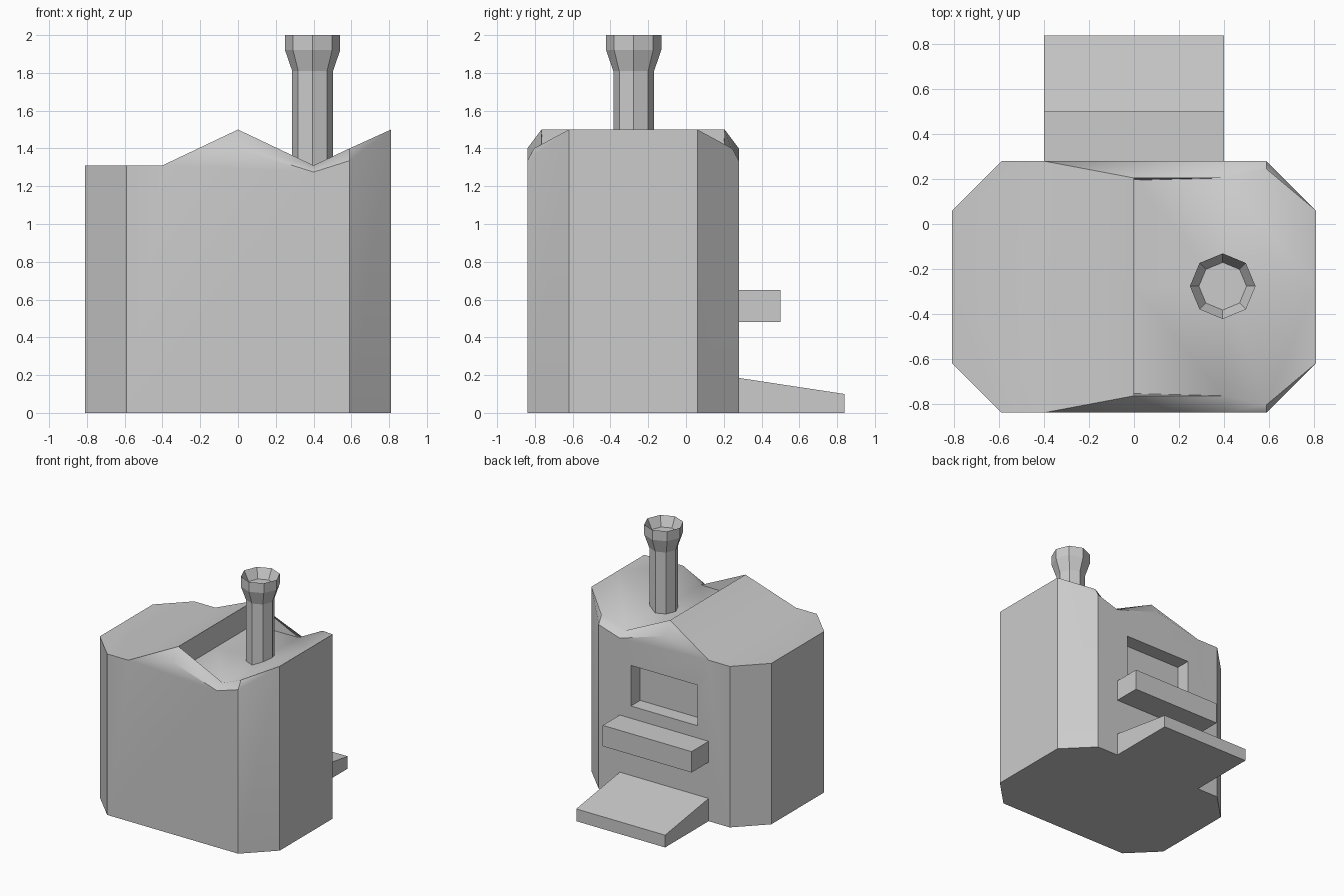
import bpy, bmesh
from math import cos, sin, pi, radians

if "Cube" in bpy.data.objects:
    bpy.data.objects.remove(bpy.data.objects["Cube"])

MID = -0.28  # symmetry plane of the body


def make(name, verts, faces):
    bm = bmesh.new()
    vs = [bm.verts.new(v) for v in verts]
    for f in faces:
        bm.faces.new([vs[i] for i in f])
    bmesh.ops.remove_doubles(bm, verts=bm.verts[:], dist=1e-4)
    bmesh.ops.recalc_face_normals(bm, faces=bm.faces[:])
    me = bpy.data.meshes.new(name)
    bm.to_mesh(me)
    bm.free()
    ob = bpy.data.objects.new(name, me)
    bpy.context.collection.objects.link(ob)
    return ob


def prism(name, profile, x0, x1):
    """Extrude a y-z profile along x."""
    n = len(profile)
    verts = [(x, y, z) for x in (x0, x1) for y, z in profile]
    faces = [range(n), range(n, 2 * n)]
    faces += [(i, (i + 1) % n, (i + 1) % n + n, i + n) for i in range(n)]
    return make(name, verts, faces)


def rect(y0, y1, z0, z1):
    return [(y0, z0), (y1, z0), (y1, z1), (y0, z1)]


def activate(ob):
    bpy.ops.object.select_all(action='DESELECT')
    ob.select_set(True)
    bpy.context.view_layer.objects.active = ob


# Body half with sawtooth roof: x, distance from symmetry plane, z
pts = {
    'l0': (-.81, 0, 0), 'a0': (-.81, .34, 0), 'b0': (-.59, .56, 0),
    'c0': (.59, .56, 0), 'd0': (.81, .34, 0), 'r0': (.81, 0, 0),
    'l': (-.81, 0, 1.31), 'a': (-.81, .34, 1.31), 'b': (-.59, .56, 1.31),
    'p': (-.4, .56, 1.31), 'q': (0, .56, 1.40), 'v': (.4, .56, 1.275),
    'c': (.59, .56, 1.335), 'd': (.81, .34, 1.5), 'r': (.81, 0, 1.5),
    'qi': (0, .485, 1.5), 'vi': (.4, .485, 1.31), 'ci': (.59, .525, 1.40),
    'w': (0, .475, 1.31), 'pm': (-.4, 0, 1.31), 'qm': (0, 0, 1.5),
    'wm': (0, 0, 1.31), 'vm': (.4, 0, 1.31),
}
face_names = [
    'l0 a0 b0 c0 d0 r0', 'l0 l a a0', 'a0 a b b0', 'b0 b p q v c c0',
    'c0 c d d0', 'd0 d r r0',                        # floor and walls
    'p q qi', 'q v vi qi', 'v c ci vi', 'c d ci',    # bevelled roof edge
    'l pm p b a', 'pm qm qi p', 'qm wm w qi',        # roof surfaces
    'qi vi w', 'wm vm vi w', 'vm r d ci vi',
]
keys = list(pts)
n = len(keys)
half = [[keys.index(k) for k in f.split()] for f in face_names]
verts = [(x, MID + s * y, z) for s in (-1, 1) for x, y, z in pts.values()]
faces = half + [[i + n for i in reversed(f)] for f in half]
body = make('body', verts, faces)

# Window recess cut into the back wall
cutter = prism('window_cutter', rect(.16, .40, .75, 1.08), -.3, .3)
cutter.hide_render = True
mod = body.modifiers.new('window', 'BOOLEAN')
mod.object = cutter
mod.operation = 'DIFFERENCE'
mod.solver = 'EXACT'
activate(body)
bpy.ops.object.modifier_apply(modifier=mod.name)
bpy.data.objects.remove(cutter)
activate(body)
bpy.ops.object.shade_smooth_by_angle(angle=radians(40))

# Counter shelf and entrance ramp on the back
prism('shelf', rect(.28, .50, .48, .65), -.4, .4)
prism('ramp', [(.28, 0), (.84, 0), (.84, .10), (.28, .185)], -.4, .4)

# Eight-sided flared chimney with a sunken top
rings = [(.108, 1.25), (.108, 1.81), (.146, 1.92), (.146, 2.0), (.106, 1.92)]
S = 8
verts = [(.395 + r * cos(2 * pi * i / S), -.277 + r * sin(2 * pi * i / S), z)
         for r, z in rings for i in range(S)]
faces = [(k * S + i, k * S + (i + 1) % S, (k + 1) * S + (i + 1) % S, (k + 1) * S + i)
         for k in range(len(rings) - 1) for i in range(S)]
faces += [range(S), range(len(verts) - S, len(verts))]
make('chimney', verts, faces)
